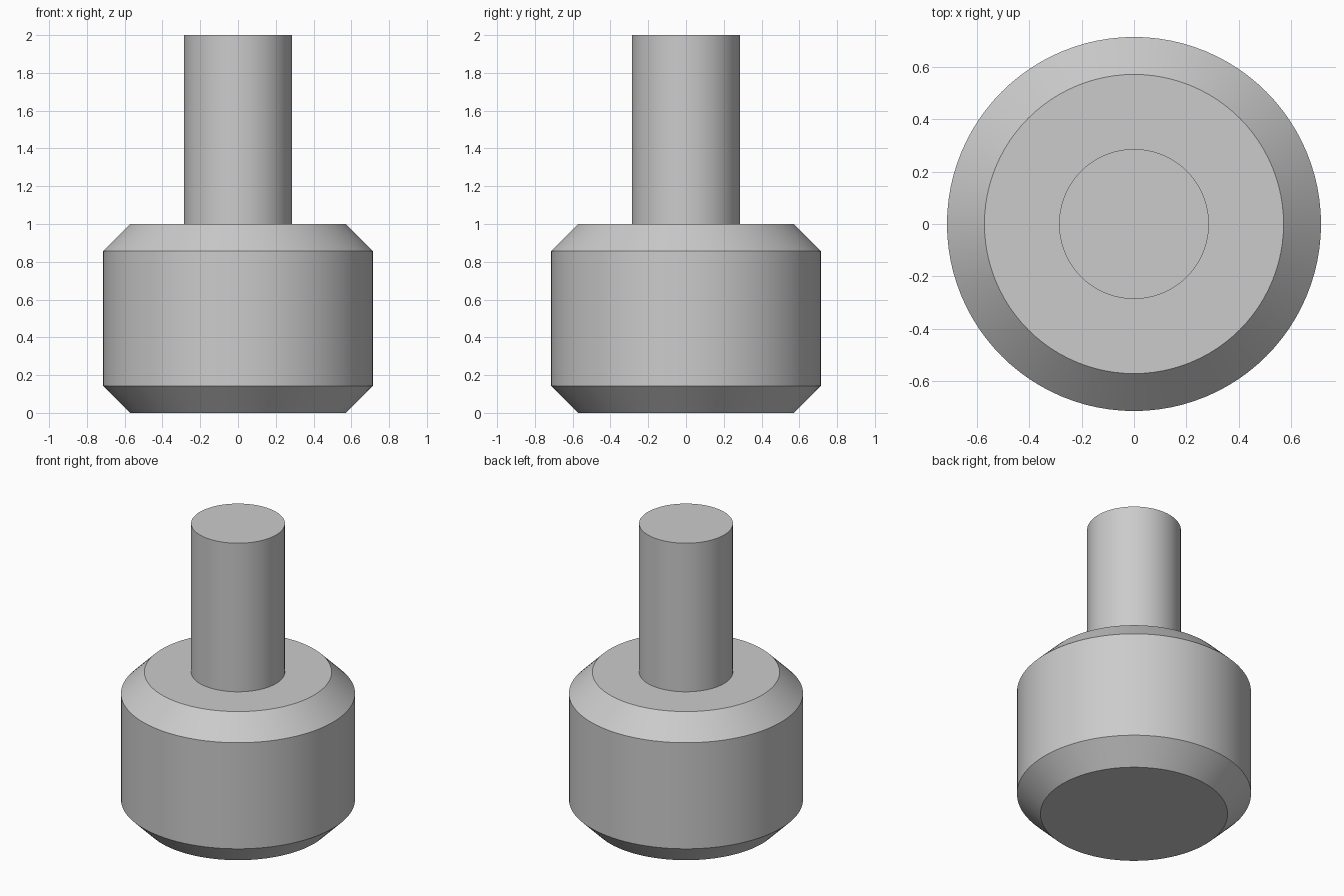
import bpy
import bmesh
import math

SIDES = 96

cube = bpy.data.objects.get("Cube")
if cube:
    bpy.data.objects.remove(cube, do_unlink=True)

# Plain grey finish
grey = bpy.data.materials.new("plain_grey")
grey.use_nodes = True
colour = (0.6, 0.6, 0.6, 1.0)
grey.diffuse_color = colour
grey.node_tree.nodes["Principled BSDF"].inputs["Base Color"].default_value = colour


def turned_part(name, profile):
    """Closed solid turned about z from (radius, height) points, bottom to top."""
    bm = bmesh.new()
    rings = []
    for radius, z in profile:
        rings.append([
            bm.verts.new((radius * math.cos(a), radius * math.sin(a), z))
            for a in (2 * math.pi * i / SIDES for i in range(SIDES))
        ])
    for low, high in zip(rings, rings[1:]):
        for i in range(SIDES):
            j = (i + 1) % SIDES
            bm.faces.new((low[i], low[j], high[j], high[i]))
    bm.faces.new(rings[0][::-1])
    bm.faces.new(rings[-1])
    mesh = bpy.data.meshes.new(name)
    bm.to_mesh(mesh)
    bm.free()
    mesh.materials.append(grey)
    obj = bpy.data.objects.new(name, mesh)
    bpy.context.collection.objects.link(obj)

    # Smooth round walls, crisp chamfer edges
    bpy.ops.object.select_all(action="DESELECT")
    obj.select_set(True)
    bpy.context.view_layer.objects.active = obj
    bpy.ops.object.shade_smooth_by_angle(angle=math.radians(30))
    return obj


# Head with a 45 degree chamfer at both ends
radius, height, chamfer = 0.714, 1.0, 0.143
turned_part("chamfered_head", [
    (radius - chamfer, 0),
    (radius, chamfer),
    (radius, height - chamfer),
    (radius - chamfer, height),
])

# Plain cylindrical stem standing on the head
turned_part("stem", [(0.286, height), (0.286, 2.0)])
